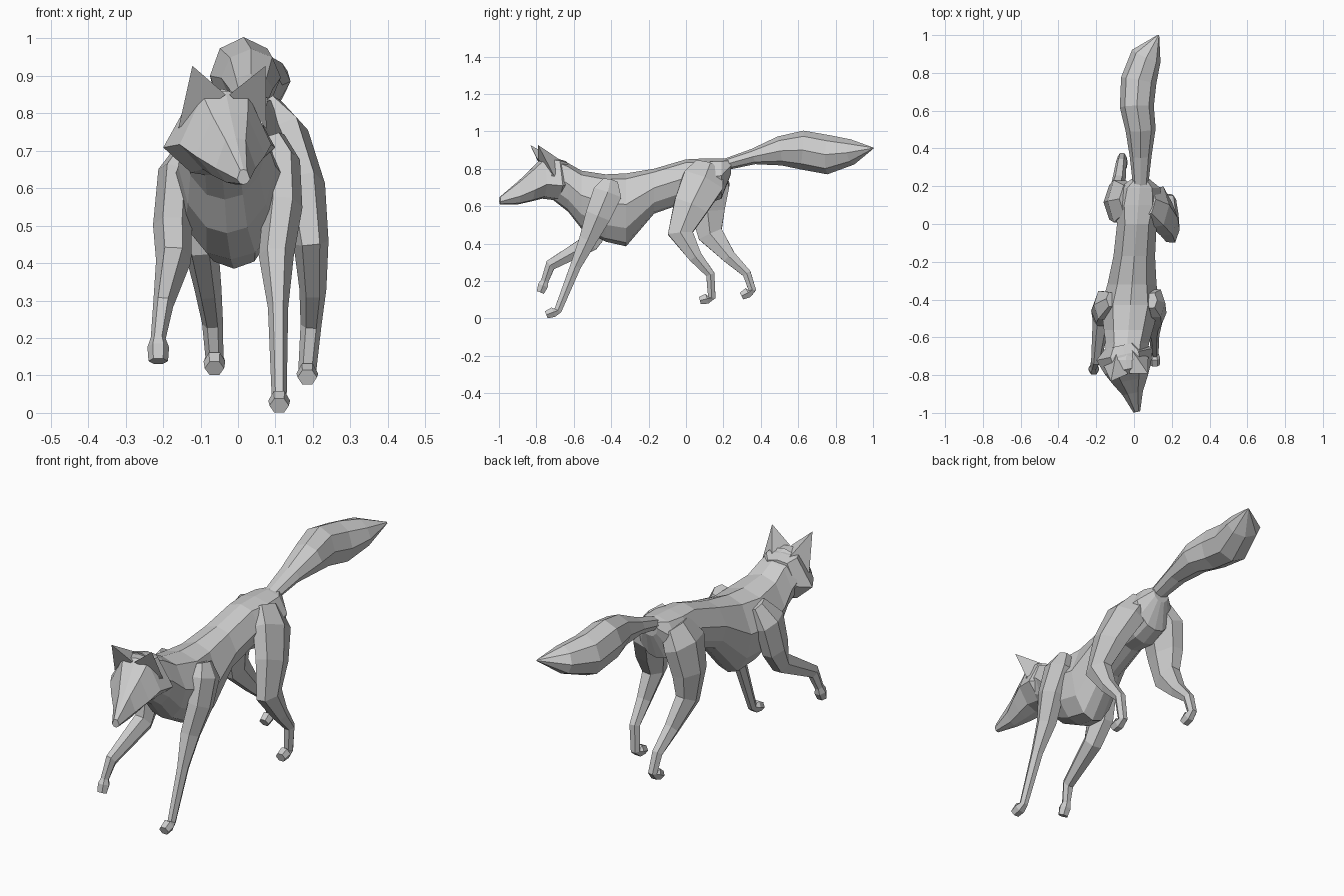
import bpy, bmesh
from math import cos, sin, pi, radians
from mathutils import Vector, Matrix

HEX = [(cos(i * pi / 3), sin(i * pi / 3) / sin(pi / 3)) for i in range(6)]
OCT = [(cos(i * pi / 4), sin(i * pi / 4)) for i in range(8)]


def mirrored(half):
    """Close a half profile that runs from top centre to bottom centre."""
    return half + [(-u, v) for u, v in half[-2:0:-1]]


def finish(name, bm):
    bmesh.ops.recalc_face_normals(bm, faces=bm.faces)
    me = bpy.data.meshes.new(name)
    bm.to_mesh(me)
    bm.free()
    ob = bpy.data.objects.new(name, me)
    bpy.context.collection.objects.link(ob)
    return ob


def loft(name, rings, profile, axis=None):
    """Skin cross-sections (x, y, z, half width, half depth) along a path."""
    bm = bmesh.new()
    pts = [Vector(r[:3]) for r in rings]
    loops = []
    for i, r in enumerate(rings):
        t = Vector(axis) if axis else pts[min(i + 1, len(pts) - 1)] - pts[max(i - 1, 0)]
        t.normalize()
        x = Vector((1, 0, 0))
        u = (x - t * t.dot(x)).normalized()
        v = u.cross(t)
        loops.append([bm.verts.new(pts[i] + u * a * r[3] + v * b * r[4]) for a, b in profile])
    n = len(profile)
    for a, b in zip(loops, loops[1:]):
        for k in range(n):
            bm.faces.new((a[k], a[(k + 1) % n], b[(k + 1) % n], b[k]))
    bm.faces.new(loops[0])
    bm.faces.new(loops[-1])
    return finish(name, bm)


def section(x, y, lo, hi, w):
    return (x, y, (lo + hi) / 2, w, (hi - lo) / 2)


def leg(name, joints, sizes, pitch):
    """Hexagonal limb through its joints, ending in a paw angled down by pitch."""
    rings = [(*j, *s) for j, s in zip(joints, sizes)]
    toe = Vector((0, -cos(radians(pitch)), -sin(radians(pitch)))) * 0.066
    ankle = Vector(joints[-1])
    rings.append((*(ankle + toe * 0.4), 0.029, 0.027))
    rings.append((*(ankle + toe), 0.026, 0.02))
    loft(name, rings, HEX)


# Torso and neck: upright sections with a rounded keel, spine slightly askew
torso = mirrored([(0, 1), (0.6, 0.85), (1, 0.15), (0.8, -0.5), (0.42, -0.9), (0, -1)])
loft("body", [section(0.015 + 0.08 * y, y, lo, hi, w) for y, lo, hi, w in [
    (-0.72, 0.64, 0.865, 0.11), (-0.63, 0.57, 0.83, 0.115), (-0.56, 0.48, 0.79, 0.13),
    (-0.43, 0.41, 0.77, 0.155), (-0.32, 0.385, 0.775, 0.13), (-0.17, 0.56, 0.80, 0.11),
    (0, 0.62, 0.85, 0.105), (0.10, 0.61, 0.855, 0.125), (0.19, 0.64, 0.855, 0.11),
    (0.24, 0.77, 0.85, 0.045)]], torso, (0, 1, 0))

# Head: cheeks taper to the muzzle, then turned to one side
turn = Matrix.Translation((-0.05, -0.69, 0)) @ Matrix.Rotation(radians(12), 4, 'Z')
skull = mirrored([(0, 1), (0.5, 0.9), (1, -0.3), (0.5, -0.9), (0, -1)])
head = loft("head", [section(0, -d, lo, hi, w) for d, lo, hi, w in [
    (-0.05, 0.66, 0.84, 0.095), (0, 0.63, 0.855, 0.153), (0.08, 0.64, 0.86, 0.125),
    (0.14, 0.625, 0.80, 0.095), (0.21, 0.61, 0.735, 0.055),
    (0.312, 0.61, 0.65, 0.018)]], skull, (0, 1, 0))
head.data.transform(turn)

# Ears: broad pointed pyramids, one per side
for side, label in ((-1, "left"), (1, "right")):
    bm = bmesh.new()
    tip, outer, inner, back = [bm.verts.new((side * x, -d, z)) for x, d, z in [
        (0.1, 0.125, 0.927), (0.12, 0.04, 0.76), (0.005, 0.105, 0.85), (0.04, -0.02, 0.84)]]
    for f in ((tip, outer, inner), (tip, inner, back), (tip, back, outer), (outer, inner, back)):
        bm.faces.new(f)
    finish(label + "_ear", bm).data.transform(turn)

# Front legs: one planted, one lifted
fore = [(0.03, 0.04), (0.049, 0.077), (0.052, 0.068), (0.047, 0.047), (0.027, 0.029), (0.02, 0.02)]
leg("front_right_leg", [(0.095, -0.405, 0.735), (0.117, -0.42, 0.67), (0.12, -0.47, 0.55),
                        (0.102, -0.525, 0.42), (0.107, -0.59, 0.28), (0.11, -0.685, 0.042)], fore, 20)
leg("front_left_leg", [(-0.12, -0.40, 0.725), (-0.165, -0.43, 0.64), (-0.175, -0.46, 0.50),
                       (-0.172, -0.51, 0.405), (-0.2, -0.725, 0.285), (-0.213, -0.755, 0.20)], fore, 69)

# Hind legs: broad thigh, bent hock
hind = [(0.055, 0.075), (0.068, 0.112), (0.062, 0.092), (0.047, 0.067), (0.036, 0.036),
        (0.028, 0.023), (0.024, 0.02)]
leg("hind_right_leg", [(0.07, 0.12, 0.805), (0.125, 0.09, 0.73), (0.172, 0.025, 0.60), (0.195, -0.03, 0.455),
                       (0.2, 0.05, 0.33), (0.195, 0.13, 0.235), (0.185, 0.138, 0.112)], hind, 15)
leg("hind_left_leg", [(-0.03, 0.13, 0.80), (-0.075, 0.12, 0.72), (-0.1, 0.115, 0.58), (-0.1, 0.13, 0.45),
                      (-0.08, 0.23, 0.33), (-0.068, 0.325, 0.24), (-0.063, 0.355, 0.15)], hind, 28)

# Bushy tail
loft("tail", [
    (0.035, 0.20, 0.82, 0.04, 0.03), (0.035, 0.36, 0.865, 0.058, 0.042),
    (0.035, 0.50, 0.895, 0.08, 0.078), (0.015, 0.62, 0.90, 0.09, 0.104),
    (0.025, 0.76, 0.875, 0.095, 0.105), (0.065, 0.89, 0.89, 0.082, 0.068),
    (0.13, 1.0, 0.91, 0.004, 0.004)], OCT)
